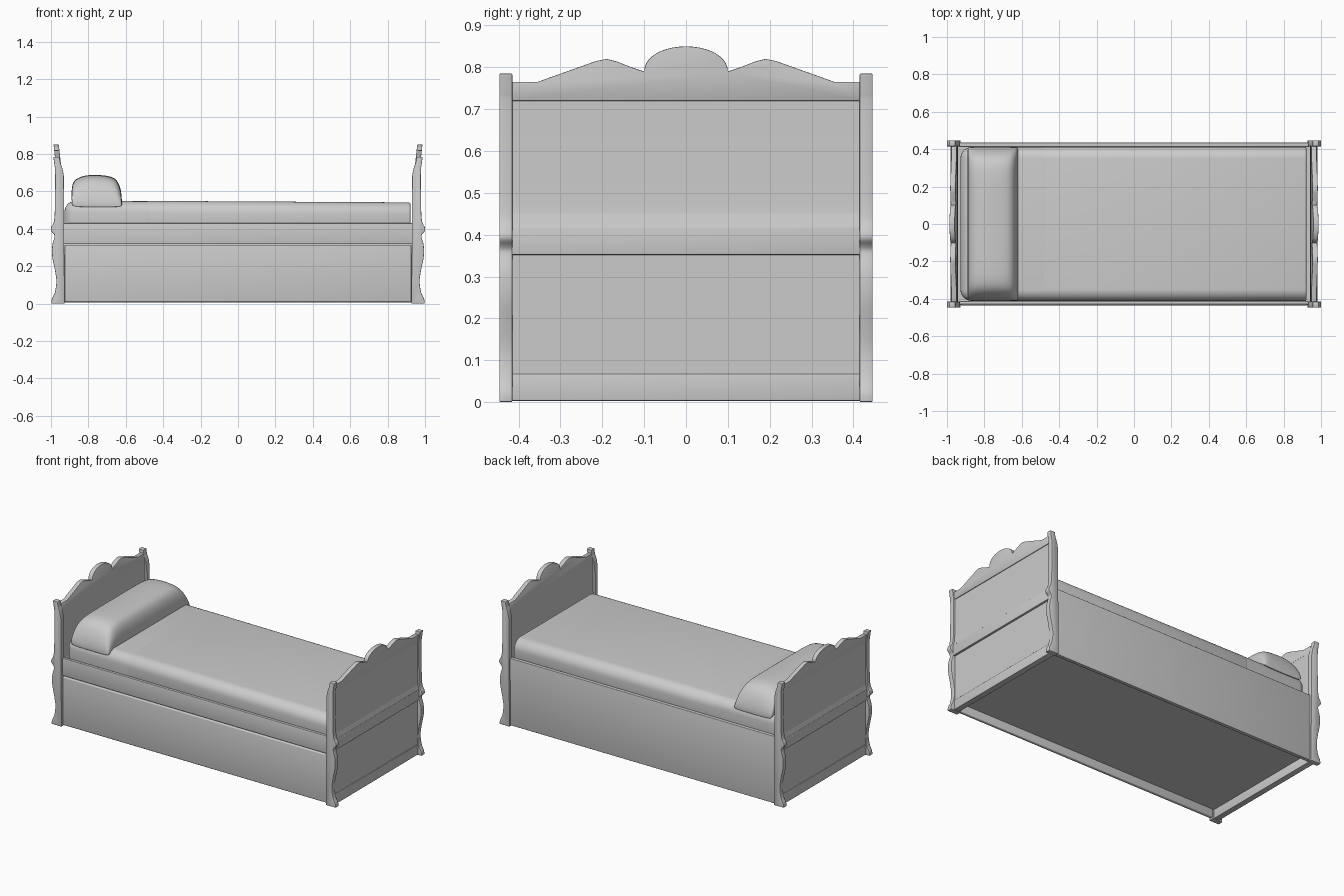
import bpy, bmesh
from math import cos, sin, pi, radians

if "Cube" in bpy.data.objects:
    bpy.data.objects.remove(bpy.data.objects["Cube"])


def finish(name, bm, bevel=0, segs=3, mirror=(False, False)):
    bmesh.ops.recalc_face_normals(bm, faces=bm.faces)
    me = bpy.data.meshes.new(name)
    bm.to_mesh(me)
    bm.free()
    ob = bpy.data.objects.new(name, me)
    bpy.context.collection.objects.link(ob)
    if bevel:
        m = ob.modifiers.new("bevel", 'BEVEL')
        m.width, m.segments, m.limit_method = bevel, segs, 'ANGLE'
        m.angle_limit = radians(40)
    if any(mirror):
        m = ob.modifiers.new("mirror", 'MIRROR')
        m.use_axis = (mirror[0], mirror[1], False)
    return ob


def loft(name, rings, **kw):
    bm = bmesh.new()
    vs = [[bm.verts.new(p) for p in r] for r in rings]
    n = len(vs[0])
    for a, b in zip(vs, vs[1:]):
        for i in range(n):
            j = (i + 1) % n
            bm.faces.new((a[i], a[j], b[j], b[i]))
    bm.faces.new(vs[0][::-1])
    bm.faces.new(vs[-1])
    return finish(name, bm, **kw)


def prism_y(name, pts, y0, y1, **kw):
    return loft(name, [[(x, y, z) for x, z in pts] for y in (y0, y1)], **kw)


def prism_x(name, pts, x0, x1, **kw):
    return loft(name, [[(x, y, z) for y, z in pts] for x in (x0, x1)], **kw)


def box(name, lo, hi, **kw):
    pts = [(lo[0], lo[2]), (hi[0], lo[2]), (hi[0], hi[2]), (lo[0], hi[2])]
    return prism_y(name, pts, lo[1], hi[1], **kw)


def smooth(pts, n=4):
    # Catmull-Rom curve through the points
    p = [pts[0]] + pts + [pts[-1]]
    out = []
    for i in range(1, len(p) - 2):
        for k in range(n):
            t = k / n
            out.append(tuple(0.5 * (2 * b + (c - a) * t + (2 * a - 5 * b + 4 * c - d) * t * t
                                    + (3 * b - a - 3 * c + d) * t ** 3)
                             for a, b, c, d in zip(*p[i - 1:i + 3])))
    return out + [pts[-1]]


# Four shaped corner posts
outer = smooth([(.997, 0), (.995, .025), (.979, .06), (.971, .12), (.979, .18), (.993, .25), (.993, .31),
                (.981, .355), (.985, .372), (1.0, .39), (.998, .41), (.984, .44),
                (.979, .52), (.978, .70), (.982, .745), (.988, .785)])
inner = smooth([(.955, .785), (.95, .755), (.938, .72), (.931, .68)]) + [(.93, .4), (.927, 0)]
prism_y("corner_post", outer + inner, .415, .446, bevel=.003, segs=2, mirror=(True, True))

# Headboard and footboard: panels and rails
upper = smooth([(.979, .42), (.974, .44), (.97, .47), (.968, .6), (.968, .725)])
prism_y("end_upper_panel", upper + [(.945, .725), (.94, .42)], -.417, .417, mirror=(True, False))
box("end_middle_rail", (.94, -.417, .352), (.981, .417, .42), bevel=.003, mirror=(True, False))
box("end_lower_panel", (.94, -.417, .06), (.968, .417, .355), mirror=(True, False))
box("end_bottom_rail", (.935, -.417, .003), (.973, .417, .067), bevel=.003, mirror=(True, False))

# Scalloped crest leaning outward
half = [(.1 * cos(pi / 2 * (1 - i / 10)) , .79 + .06 * sin(pi / 2 * (1 - i / 10))) for i in range(11)]
half = [(.1 * sin(a), .79 + .06 * (cos(a * .8) - cos(.4 * pi)) / (1 - cos(.4 * pi)))
        for a in [i * pi / 20 for i in range(11)]]
half += [(.13, .8), (.165, .814), (.19, .82), (.215, .815), (.355, .765), (.417, .765)]
crest = half + [(.417, .72), (-.417, .72)] + [(-y, z) for y, z in half[:0:-1]]
ob = prism_x("scalloped_crest", crest, .944, .972, bevel=.002, segs=2, mirror=(True, False))
for v in ob.data.vertices:
    v.co.x += (v.co.z - .72) * .11

# Sides: drawer front with recessed floor below a rail, plain back panel
box("drawer_front", (-.927, -.436, .008), (.927, -.414, .314), bevel=.006)
box("drawer_floor", (-.94, -.418, .06), (.94, .418, .08))
box("front_rail", (-.935, -.43, .318), (.935, -.412, .43), bevel=.003)
box("back_side_panel", (-.935, .412, .005), (.935, .435, .43), bevel=.003)

# Mattress, slightly lower at the foot end
ob = box("mattress", (-.928, -.411, .36), (.915, .411, .55), bevel=.06, segs=6)
for v in ob.data.vertices:
    if v.co.z > .5 and v.co.x > 0:
        v.co.z = .538

# Blanket draped over the mattress
w, r = .413, .065
arc = [(w - r + r * cos(a * pi / 16), r * sin(a * pi / 16) - r) for a in range(9)]
rings = []
for x, top in ((-.49, .549), (.922, .541)):
    right = [(y, top + z) for y, z in arc]
    rings.append([(x, y, z) for y, z in
                  [(w, .40)] + right + [(-y, z) for y, z in right[::-1]] + [(-w, .40)]])
loft("blanket", rings, bevel=.01, segs=3)

# Pillow: soft section sloping down at both ends
sec = [(-.872, .515), (-.89, .55), (-.89, .62), (-.88, .66), (-.83, .685), (-.76, .69),
       (-.68, .682), (-.645, .662), (-.624, .61), (-.622, .55), (-.615, .515)]
ends = [(.412, .12, .98), (.405, .35, .99), (.385, .62, 1), (.355, .86, 1), (.31, .97, 1),
        (.24, 1, 1), (.1, 1, 1)]
stations = [(-y, h, s) for y, h, s in ends] + ends[::-1]
rings = [[(-.755 + (x + .755) * s, y, .515 + (z - .515) * h) for x, z in sec] for y, h, s in stations]
ob = loft("pillow", rings)
m = ob.modifiers.new("soften", 'SUBSURF')
m.levels = m.render_levels = 2

# Bake modifiers, then smooth shading with sharp edges kept
bpy.ops.object.select_all(action='SELECT')
bpy.context.view_layer.objects.active = ob
bpy.ops.object.convert(target='MESH')
bpy.ops.object.shade_smooth_by_angle(angle=radians(35))
